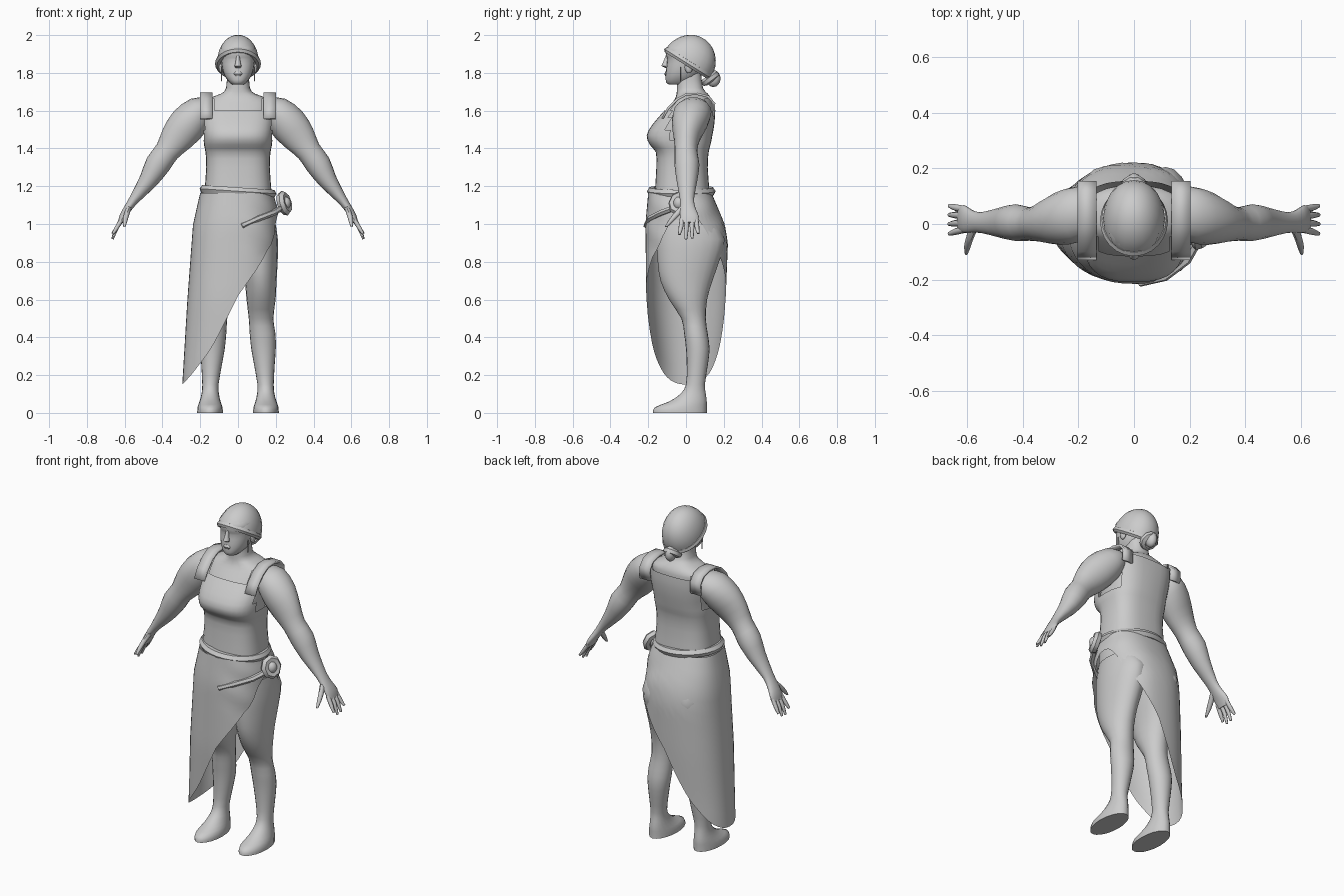
import bpy, bmesh, math
from mathutils import Vector, Matrix

if "Cube" in bpy.data.objects:
    bpy.data.objects.remove(bpy.data.objects["Cube"])

mat = bpy.data.materials.new("plain_grey")
mat.diffuse_color = (0.6, 0.6, 0.6, 1)
mat.use_nodes = True
mat.node_tree.nodes["Principled BSDF"].inputs["Base Color"].default_value = mat.diffuse_color


def finish(ob, mirror=False, angle=50):
    ob.data.materials.clear()
    ob.data.materials.append(mat)
    bpy.ops.object.select_all(action='DESELECT')
    ob.select_set(True)
    bpy.context.view_layer.objects.active = ob
    bpy.ops.object.shade_smooth_by_angle(angle=math.radians(angle))
    if mirror:
        ob.modifiers.new("mirror", 'MIRROR').use_clip = False
    return ob


def from_bmesh(name, bm, normals=True, **kw):
    if normals:
        bmesh.ops.recalc_face_normals(bm, faces=bm.faces)
    me = bpy.data.meshes.new(name)
    bm.to_mesh(me)
    bm.free()
    ob = bpy.data.objects.new(name, me)
    bpy.context.collection.objects.link(ob)
    return finish(ob, **kw)


def smooth_rows(rows, steps):
    """Catmull-Rom interpolation of tuples."""
    out = []
    for i in range(len(rows) - 1):
        p = [rows[max(i - 1, 0)], rows[i], rows[i + 1], rows[min(i + 2, len(rows) - 1)]]
        for k in range(steps):
            t = k / steps
            out.append([0.5 * (2 * b + (c - a) * t + (2 * a - 5 * b + 4 * c - d) * t * t
                               + (3 * b - a - 3 * c + d) * t ** 3) for a, b, c, d in zip(*p)])
    return out + [list(rows[-1])]


def loft(name, rows, n=20, steps=2, power=2.0, upright=True, caps=True, keep=None, matrix=None, **kw):
    """Rows: upright (z, x, half width, y front, y back), or path (x, y, z, radius, y radius)."""
    rows = smooth_rows(rows, steps)
    bm = bmesh.new()
    rings = []
    for i, r in enumerate(rows):
        if upright:
            z, x, u, yf, yb = r
            mid, v, side = Vector((x, (yf + yb) / 2, z)), (yb - yf) / 2, Vector((1, 0, 0))
        else:
            mid, u, v = Vector(r[:3]), r[3], r[4]
            a, b = rows[max(i - 1, 0)], rows[min(i + 1, len(rows) - 1)]
            side = (Vector(b[:3]) - Vector(a[:3])).cross(Vector((0, 1, 0))).normalized()
        ring = []
        for k in range(n):
            c, s = math.cos(2 * math.pi * k / n), math.sin(2 * math.pi * k / n)
            c, s = (math.copysign(abs(q) ** (2 / power), q) for q in (c, s))
            ring.append(bm.verts.new(mid + side * (u * c) + Vector((0, v * s, 0))))
        rings.append(ring)
    for a, b in zip(rings, rings[1:]):
        for k in range(n):
            bm.faces.new((a[k], a[(k + 1) % n], b[(k + 1) % n], b[k]))
    if caps:
        bm.faces.new(rings[0])
        bm.faces.new(rings[-1])
    bmesh.ops.recalc_face_normals(bm, faces=bm.faces)
    if keep:
        drop = [f for f in bm.faces if not keep(f.calc_center_median())]
        bmesh.ops.delete(bm, geom=drop, context='FACES')
    if matrix:
        bm.transform(matrix)
    return from_bmesh(name, bm, normals=False, **kw)


def tube(name, points, radius, closed=False, **kw):
    cu = bpy.data.curves.new(name, 'CURVE')
    cu.dimensions, cu.bevel_depth, cu.bevel_resolution, cu.use_fill_caps = '3D', radius, 1, True
    sp = cu.splines.new('POLY')
    sp.points.add(len(points) - 1)
    for p, q in zip(sp.points, points):
        p.co = (*q, 1)
    sp.use_cyclic_u = closed
    ob = bpy.data.objects.new(name, cu)
    bpy.context.collection.objects.link(ob)
    bpy.ops.object.select_all(action='DESELECT')
    ob.select_set(True)
    bpy.context.view_layer.objects.active = ob
    bpy.ops.object.convert(target='MESH')
    return finish(bpy.context.object, **kw)


def ball(name, loc, scale, **kw):
    bm = bmesh.new()
    bmesh.ops.create_uvsphere(bm, u_segments=12, v_segments=8, radius=1,
                              matrix=Matrix.LocRotScale(Vector(loc), None, Vector(scale)))
    return from_bmesh(name, bm, **kw)


def ellipse(cx, cy, rx, ry, n, z=lambda a: 0):
    return [(cx + rx * math.cos(a), cy + ry * math.sin(a), z(a))
            for a in (2 * math.pi * k / n for k in range(n))]


def lerp(x, table):
    for (x0, y0), (x1, y1) in zip(table, table[1:]):
        if x <= x1:
            return y0 + (y1 - y0) * max(0, (x - x0) / (x1 - x0))
    return table[-1][1]


# Body and neck
loft("torso", [(0.88, 0, .17, -.13, .18), (1.0, 0, .19, -.17, .18), (1.1, 0, .18, -.17, .14),
               (1.2, 0, .16, -.15, .11), (1.3, 0, .155, -.145, .105), (1.4, 0, .16, -.15, .11),
               (1.47, 0, .165, -.18, .13), (1.55, 0, .175, -.14, .14), (1.62, 0, .18, -.09, .14),
               (1.66, 0, .165, -.06, .135), (1.69, 0, .09, -.05, .115), (1.72, 0, .063, -.048, .09),
               (1.80, 0, .058, -.045, .08)], n=24, power=2.4)
loft("leg", [(1.02, .115, .08, -.14, .15), (.92, .113, .098, -.155, .205), (.8, .115, .095, -.15, .175),
             (.7, .12, .084, -.135, .14), (.6, .122, .077, -.09, .112), (.5, .122, .065, -.025, .105),
             (.42, .13, .068, -.01, .115), (.34, .135, .065, 0, .125), (.25, .14, .054, .004, .115),
             (.15, .146, .043, 0, .10), (.10, .147, .046, -.03, .105), (.06, .148, .056, -.09, .11),
             (.03, .148, .066, -.165, .11), (0, .148, .068, -.175, .11)], mirror=True)

# Arms and hands
loft("arm", [(.15, .04, 1.62, .05, .07), (.20, .035, 1.595, .085, .10), (.265, .02, 1.53, .10, .095),
             (.325, .005, 1.455, .088, .07), (.375, 0, 1.385, .066, .06), (.425, .005, 1.315, .067, .066),
             (.475, .005, 1.23, .05, .055), (.55, .005, 1.13, .027, .037), (.585, .01, 1.08, .021, .042),
             (.61, .018, 1.04, .018, .05), (.625, .018, 1.005, .012, .045)],
     upright=False, mirror=True)
for i, (y, tip, z) in enumerate([(-.02, -.035, .945), (.005, 0, .92), (.031, .033, .925), (.053, .065, .95)]):
    loft(f"finger_{i + 1}", [(.612, y, 1.03, .011, .013), (.642, (y + tip) / 2, .98, .011, .012),
                             (.664, tip, z, .006, .007)], n=8, upright=False, mirror=True)
loft("thumb", [(.575, -.01, 1.09, .014, .025), (.59, -.05, 1.05, .014, .02), (.598, -.08, 1.015, .012, .015),
               (.602, -.105, .985, .006, .007)], n=8, upright=False, mirror=True)

# Head
loft("head", [(1.738, 0, .03, -.09, 0), (1.75, 0, .045, -.105, .03), (1.78, 0, .068, -.108, .06),
              (1.82, 0, .083, -.106, .09), (1.87, 0, .09, -.10, .105), (1.89, 0, .092, -.105, .11),
              (1.93, 0, .093, -.105, .11), (1.965, 0, .06, -.06, .08)], power=2.3)
loft("nose", [(1.825, 0, .012, -.108, -.09), (1.837, 0, .019, -.13, -.09), (1.85, 0, .014, -.124, -.09),
              (1.895, 0, .008, -.106, -.09)], n=8, steps=1)
loft("lips", [(1.783, 0, .015, -.109, -.09), (1.795, 0, .026, -.115, -.09), (1.808, 0, .015, -.109, -.09)],
     n=8, steps=1)
ball("ear", (.09, .015, 1.83), (.012, .022, .032), mirror=True)
tube("earring", [(.088, -.03, 1.83), (.086, -.03, 1.755)], .003, mirror=True)

# Head wrap, tilted back, with its rolled edge and bun
tilt = Matrix.Translation((0, .012, 1.85)) @ Matrix.Rotation(math.radians(-32), 4, 'X')
dome = [(h * .155, 0, .112 * math.sqrt(1 - h * h), -.142 * math.sqrt(1 - h * h), .142 * math.sqrt(1 - h * h))
        for h in (0, .2, .4, .6, .75, .87, .95, .995)]
loft("head_wrap", dome, steps=1, power=2.1, matrix=tilt)
tube("head_wrap_roll", [tilt @ Vector(p) for p in ellipse(0, 0, .105, .132, 24)], .017, closed=True)
ball("bun", (0, .145, 1.77), (.03, .038, .045))
tube("bun_wrap", ellipse(0, .128, .033, .03, 10, lambda a: 1.77 + .022 * math.sin(a)), .02, closed=True)


# Sleeveless top with cut neckline and armholes
def keep_top(c):
    if abs(c.x) > .155 and c.z > 1.44 and -.09 < c.y < .10:
        return False
    return not (abs(c.x) < .13 and c.z > (1.615 if c.y < 0 else 1.65))


loft("sleeveless_top", [(1.165, 0, .178, -.165, .125), (1.3, 0, .168, -.157, .115), (1.38, 0, .172, -.16, .12),
                        (1.42, 0, .18, -.192, .13), (1.47, 0, .183, -.208, .14), (1.53, 0, .187, -.175, .15),
                        (1.6, 0, .19, -.115, .155), (1.665, 0, .19, -.06, .15)],
     n=32, power=2.8, caps=False, keep=keep_top)
# Shoulder straps as bent plates
bm = bmesh.new()
rows = [[bm.verts.new((x, y, z)) for x in (.135, .202)] for y, z in
        [(-.13, 1.56), (-.10, 1.615), (-.05, 1.665), (0, 1.692), (.06, 1.695), (.12, 1.68), (.155, 1.64), (.152, 1.57)]]
for a, b in zip(rows, rows[1:]):
    bm.faces.new((a[0], a[1], b[1], b[0]))
strap = from_bmesh("shoulder_strap", bm, mirror=True)
strap.modifiers.new("thickness", 'SOLIDIFY').thickness = .012

# Wrapped skirt: open on one side, hem falling to a point on the other
hem = [(-1, .15), (-.85, .2), (-.5, .34), (0, .62), (.5, .77), (.85, .9), (1, 1.06)]
bm = bmesh.new()
cols, rows = 48, 12
grid = []
for k in range(cols):
    a = 2 * math.pi * k / cols
    c, s = math.cos(a), math.sin(a)
    c, s = (math.copysign(abs(q) ** .85, q) for q in (c, s))
    ring = []
    for j in range(rows + 1):
        z = 1.165 + (lerp(c, hem) - 1.165) * j / rows
        rx = lerp(z, [(.15, .295), (.6, .268), (1.0, .238), (1.165, .2)]) if c < 0 else \
            lerp(z, [(.9, .212), (1.0, .215), (1.165, .195)])
        ry = lerp(z, [(.2, .18), (.6, .21), (1.0, .215), (1.165, .2)]) if s < 0 else \
            lerp(z, [(.3, .19), (.6, .21), (.9, .222), (1.0, .205), (1.165, .135)])
        fold = 1 + .025 * max(c, 0) * math.sin(z * 38 + c * 5) * (z > .85)
        ring.append(bm.verts.new((c * rx * fold, s * ry * fold, z)))
    grid.append(ring)
for k in range(cols):
    a, b = grid[k], grid[(k + 1) % cols]
    for j in range(rows):
        bm.faces.new((a[j], b[j], b[j + 1], a[j + 1]))
from_bmesh("wrap_skirt", bm)

# Rolled waistband and side knot
tube("waistband", ellipse(0, -.025, .18, .158, 28, lambda a: 1.172 - .012 * math.cos(a)), .024, closed=True)
face = Matrix.Translation((.245, -.035, 1.11)) @ Matrix.Rotation(math.radians(-25), 4, 'Z') \
    @ Matrix.Rotation(math.radians(75), 4, 'Y')
tube("knot_ring", [face @ Vector(p) for p in ellipse(0, 0, .045, .04, 8)], .023, closed=True)
ball("knot_centre", (.25, -.037, 1.11), (.03, .03, .035))
tube("knot_fold", [(.235, -.05, 1.09), (.19, -.13, 1.06), (.11, -.19, 1.03), (.02, -.21, 0.99)], .016)
